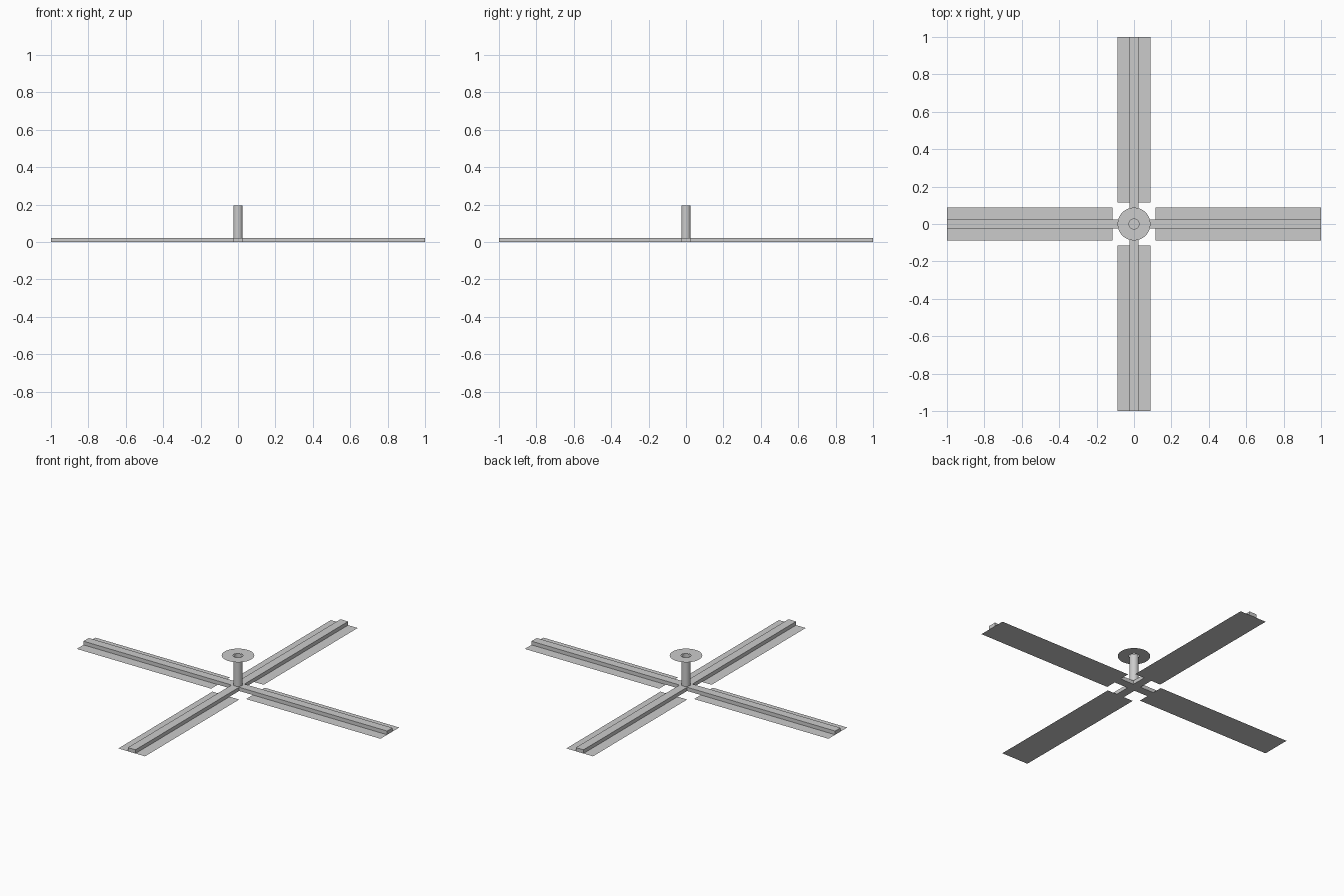
import bpy, bmesh, math
from mathutils import Matrix, Vector

if "Cube" in bpy.data.objects:
    bpy.data.objects.remove(bpy.data.objects["Cube"])


def finish(bm, name):
    me = bpy.data.meshes.new(name)
    bm.to_mesh(me)
    bm.free()
    ob = bpy.data.objects.new(name, me)
    bpy.context.collection.objects.link(ob)
    return ob


# cross-shaped frame of four bars: plus outline, floor, roof and walls
W, H = 0.025, 0.022
pts = []
for k in range(4):
    rot = Matrix.Rotation(k * math.pi / 2, 3, 'Z')
    pts += [rot @ Vector(p) for p in ((W, -W, 0), (1, -W, 0), (1, W, 0))]
bm = bmesh.new()
low = [bm.verts.new(p) for p in pts]
high = [bm.verts.new(p + Vector((0, 0, H))) for p in pts]
bm.faces.new(low[::-1])
bm.faces.new(high)
for i in range(len(pts)):
    j = (i + 1) % len(pts)
    bm.faces.new((low[i], low[j], high[j], high[i]))
finish(bm, "cross_bars")

# four thin flat blades under the bars
for k in range(4):
    bm = bmesh.new()
    bm.faces.new([bm.verts.new((x, y, 0)) for x, y in
                  ((0.115, -0.088), (1, -0.088), (1, 0.088), (0.115, 0.088))])
    bm.transform(Matrix.Rotation(k * math.pi / 2, 4, 'Z'))
    finish(bm, f"blade_{k + 1}")


# lathe helper: spins a list of (radius, height) points about z
def lathe(name, profile, sides=32):
    bm = bmesh.new()
    rings = [[bm.verts.new((r * math.cos(2 * math.pi * i / sides),
                            r * math.sin(2 * math.pi * i / sides), z))
              for i in range(sides)] for r, z in profile]
    for a, b in zip(rings, rings[1:]):
        for i in range(sides):
            j = (i + 1) % sides
            bm.faces.new((a[i], a[j], b[j], b[i])).smooth = True
    return finish(bm, name)


# hollow hanging rod and thin ceiling ring
lathe("hanging_rod", [(0.025, 0), (0.025, 0.195)])
lathe("ceiling_ring", [(0.088, 0.195), (0.027, 0.195)])
